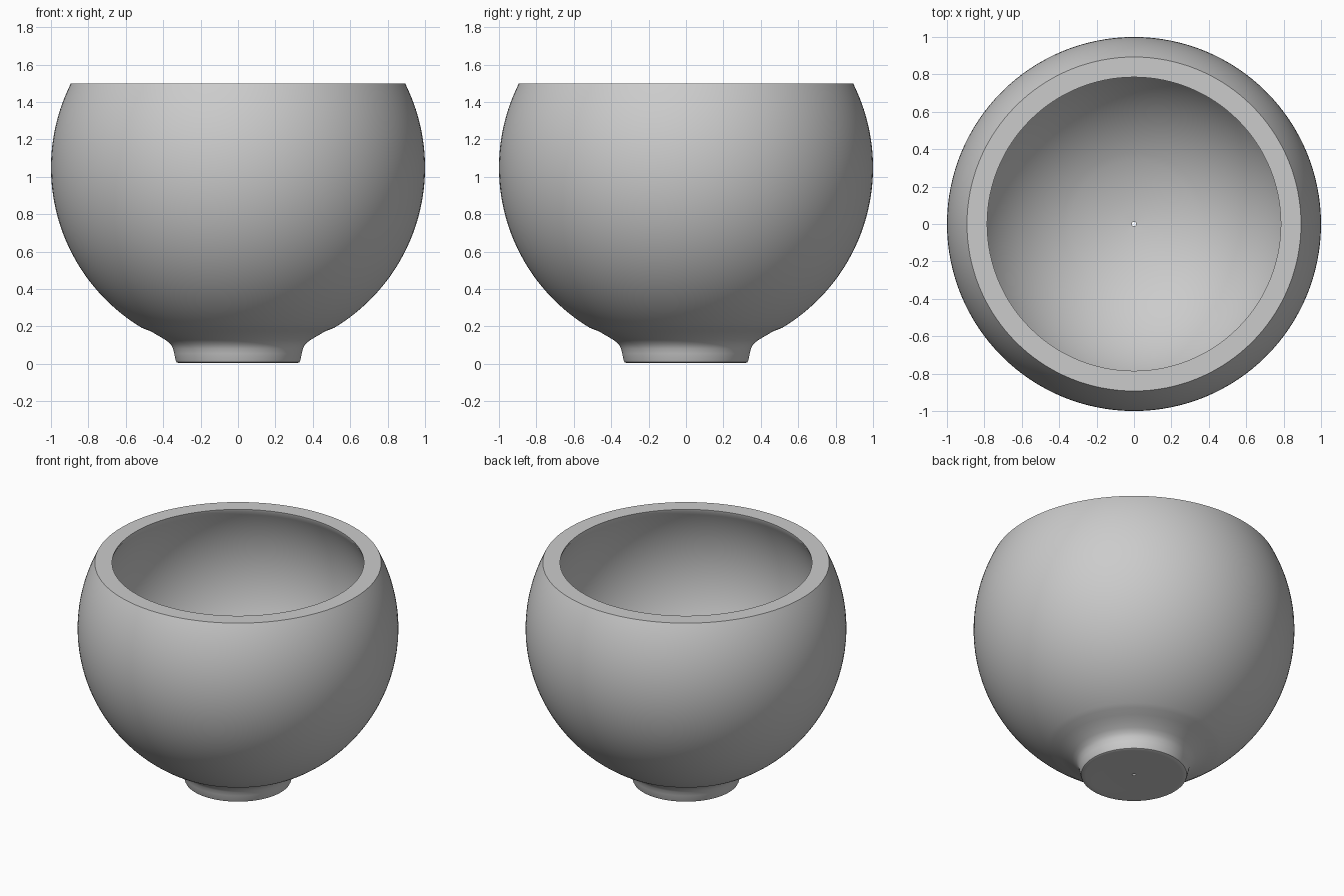
import bpy, bmesh
from math import sin, cos, radians
from mathutils import Matrix

cube = bpy.data.objects.get("Cube")
if cube:
    bpy.data.objects.remove(cube, do_unlink=True)

SEGMENTS = 128
CENTRE_Z = 1.05      # centre of the spherical body
RIM_Z = 1.5


def arc(radius, start, end, steps):
    """Points on the body's sphere; angles are measured from straight down."""
    pts = []
    for i in range(steps + 1):
        a = radians(start + (end - start) * i / steps)
        pts.append((radius * sin(a), CENTRE_Z - radius * cos(a)))
    return pts


# Underside and flared foot, from the small centre hole outward
foot = [(0.012, 0.008), (0.1, 0.008), (0.2, 0.007), (0.3, 0.005),
        (0.32, 0.005), (0.329, 0.009), (0.334, 0.02), (0.341, 0.055),
        (0.348, 0.083), (0.36, 0.105), (0.385, 0.126), (0.42, 0.147),
        (0.465, 0.173)]
# Outer wall, flat rim, inner wall and floor
outer = arc(1.0, 31, 116, 44) + [(0.893, RIM_Z)]
inner = [(0.785, RIM_Z)] + arc(0.9, 119, 25, 44)
floor = [(0.34, 0.216), (0.25, 0.186), (0.15, 0.163), (0.07, 0.153), (0.012, 0.15)]
profile = foot + outer + inner + floor

# Lathe the closed profile
bm = bmesh.new()
verts = [bm.verts.new((r, 0, z)) for r, z in profile]
edges = [bm.edges.new((verts[i - 1], verts[i])) for i in range(len(verts))]
bmesh.ops.spin(bm, geom=verts + edges, cent=(0, 0, 0), axis=(0, 0, 1),
               angle=radians(360), steps=SEGMENTS, use_merge=True)
bmesh.ops.remove_doubles(bm, verts=bm.verts, dist=0.0001)
bmesh.ops.recalc_face_normals(bm, faces=bm.faces)
mesh = bpy.data.meshes.new("bowl")
bm.to_mesh(mesh)
bm.free()

bowl = bpy.data.objects.new("bowl", mesh)
bpy.context.collection.objects.link(bowl)

# Plain grey clay
clay = bpy.data.materials.new("grey_clay")
clay.use_nodes = True
colour = (0.6, 0.6, 0.6, 1)
clay.diffuse_color = colour
clay.node_tree.nodes["Principled BSDF"].inputs["Base Color"].default_value = colour
mesh.materials.append(clay)

bpy.ops.object.select_all(action='DESELECT')
bowl.select_set(True)
bpy.context.view_layer.objects.active = bowl
bpy.ops.object.shade_smooth_by_angle(angle=radians(35))
